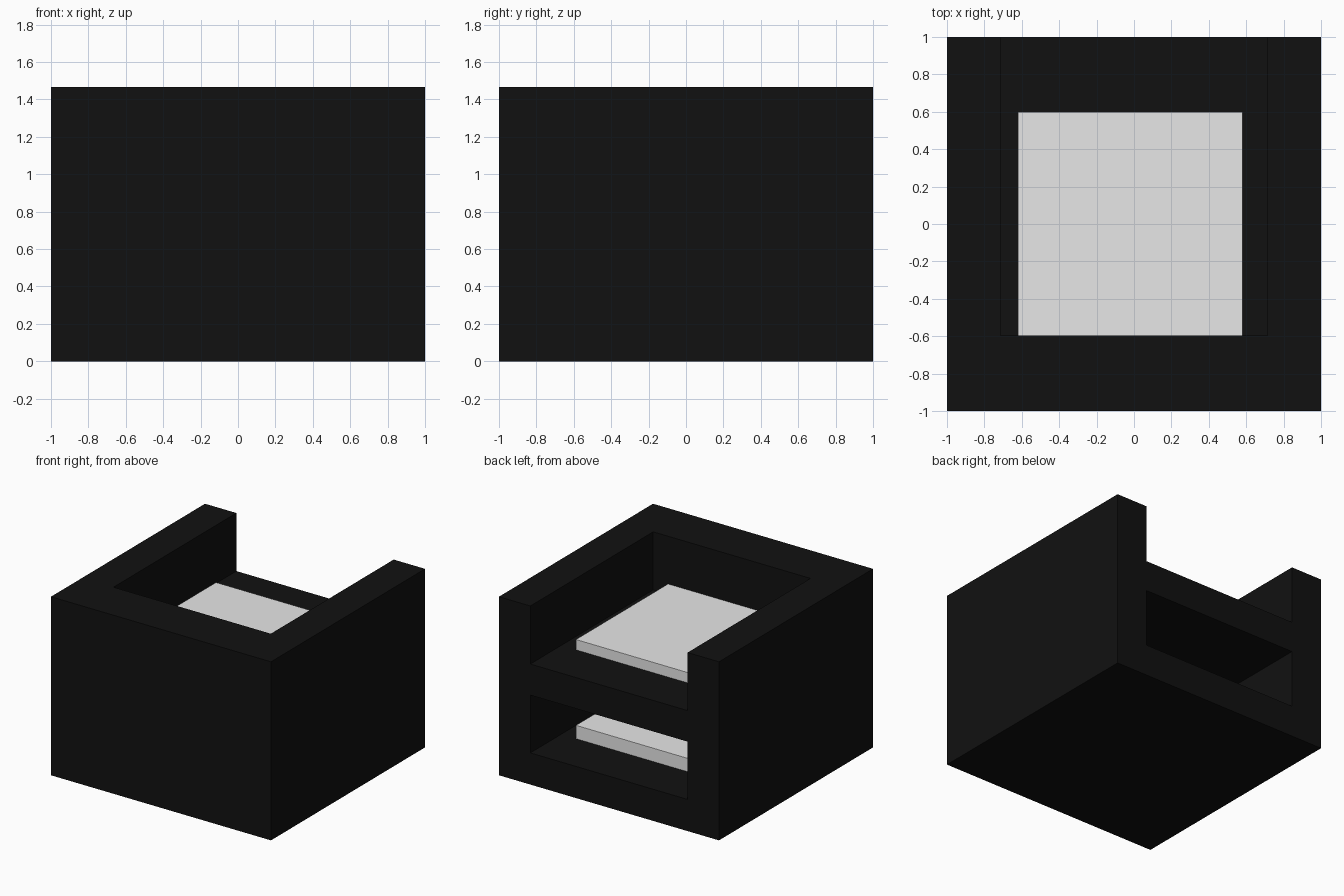
import bpy
import bmesh

if "Cube" in bpy.data.objects:
    bpy.data.objects.remove(bpy.data.objects["Cube"], do_unlink=True)


def make_material(name, value):
    mat = bpy.data.materials.new(name)
    mat.use_nodes = True
    color = (value, value, value, 1)
    mat.diffuse_color = color
    mat.node_tree.nodes["Principled BSDF"].inputs["Base Color"].default_value = color
    return mat


def box(name, xs, ys, zs, mat):
    """Flat-faced box spanning the given ranges."""
    bm = bmesh.new()
    bmesh.ops.create_cube(bm, size=1)
    for v in bm.verts:
        v.co = [r[0] if c < 0 else r[1] for c, r in zip(v.co, (xs, ys, zs))]
    mesh = bpy.data.meshes.new(name)
    bm.to_mesh(mesh)
    bm.free()
    mesh.materials.append(mat)
    obj = bpy.data.objects.new(name, mesh)
    bpy.context.collection.objects.link(obj)
    return obj


black = make_material("black", 0.0055)
light_grey = make_material("light grey", 0.8)

HEIGHT = 1.467
INNER_X = 0.715          # inside of the side walls
INNER_Y = -0.595         # inside of the front wall
BASE_TOP = 0.26
SHELF = (0.735, 0.99)
inside = (-INNER_X, INNER_X)
depth = (INNER_Y, 1)

# Cabinet shell, open at the back and top
box("left_wall", (INNER_X, 1), (-1, 1), (0, HEIGHT), black)
box("right_wall", (-1, -INNER_X), (-1, 1), (0, HEIGHT), black)
box("front_wall", inside, (-1, INNER_Y), (0, HEIGHT), black)
box("base", inside, depth, (0, BASE_TOP), black)
box("middle_shelf", inside, depth, SHELF, black)

# Pale slabs lying on the base and the shelf
for name, floor, top in (("lower_slab", BASE_TOP, 0.37), ("upper_slab", SHELF[1], 1.075)):
    box(name, (-0.62, 0.58), (INNER_Y, 0.6), (floor, top), light_grey)
